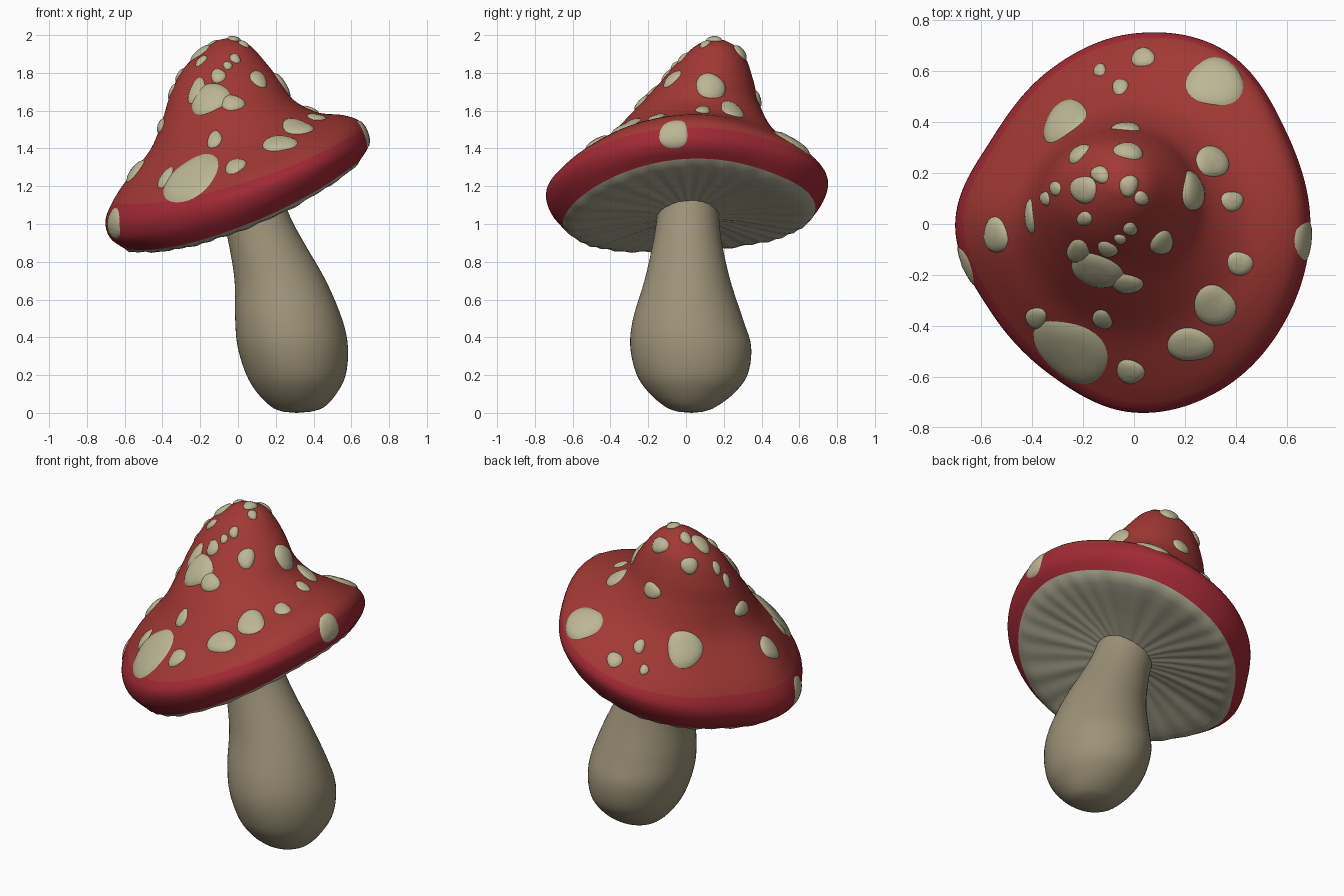
import bpy, bmesh, math, random
from mathutils import Vector
from mathutils.bvhtree import BVHTree

if "Cube" in bpy.data.objects:
    bpy.data.objects.remove(bpy.data.objects["Cube"])

random.seed(4)
N = 192


def material(name, rgb):
    m = bpy.data.materials.new(name)
    m.diffuse_color = (*rgb, 1)
    m.use_nodes = True
    m.node_tree.nodes["Principled BSDF"].inputs["Base Color"].default_value = m.diffuse_color
    return m


RED = material("cap red", (0.36, 0.04, 0.035))
CRIMSON = material("rim crimson", (0.36, 0.022, 0.035))
CREAM = material("cream", (0.50, 0.47, 0.30))
GILL = material("gill", (0.42, 0.40, 0.29))
STEM = material("stem", (0.34, 0.29, 0.19))


def finish(name, bm, *mats):
    bmesh.ops.recalc_face_normals(bm, faces=bm.faces)
    mesh = bpy.data.meshes.new(name)
    bm.to_mesh(mesh)
    bm.free()
    for m in mats:
        mesh.materials.append(m)
    for p in mesh.polygons:
        p.use_smooth = True
    ob = bpy.data.objects.new(name, mesh)
    bpy.context.collection.objects.link(ob)
    return ob


def loft(bm, rings, start=None, end=None, red_from=0):
    """Skin closed rings, with optional tip points at either end."""
    loops = [[bm.verts.new(p) for p in r] for r in rings]
    for k, (a, b) in enumerate(zip(loops, loops[1:])):
        for i in range(len(a)):
            j = (i + 1) % len(a)
            f = bm.faces.new((a[i], a[j], b[j], b[i]))
            f.material_index = 1 if k < red_from else 0
    for tip, loop in ((start, loops[0]), (end, loops[-1])):
        if tip:
            t = bm.verts.new(tip)
            for i in range(len(loop)):
                bm.faces.new((t, loop[i], loop[(i + 1) % len(loop)]))


def cubic(a, b, c, d, t):
    return 0.5 * (2*b + (c - a)*t + (2*a - 5*b + 4*c - d)*t*t + (3*b - a - 3*c + d)*t**3)


def densify(rows, steps):
    """Catmull-Rom interpolation between rows of numbers."""
    out = []
    for i in range(len(rows) - 1):
        q = [rows[max(0, min(len(rows) - 1, i + k))] for k in (-1, 0, 1, 2)]
        for s in range(steps):
            out.append([cubic(*v, s / steps) for v in zip(*q)])
    return out + [list(rows[-1])]


# Uneven outline of the cap, one factor every 30 degrees
OUTLINE = [1, .995, 1.06, 1.015, .945, .915, 1, .925, .925, 1, 1.01, 1]


def outline(th):
    u = th / (math.pi / 6)
    i = int(u)
    return cubic(*[OUTLINE[(i + k) % 12] for k in (-1, 0, 1, 2)], u - i)


def ring(row, weight, n=N):
    """Closed ring through its left, right, front and back points."""
    xl, zl, xr, zr, yf, zf, yb, zb = row
    mx, my = (zl + zr) / 2, (zf + zb) / 2
    pts = []
    for i in range(n):
        th = 2 * math.pi * i / n
        c, s = math.cos(th), math.sin(th)
        k = 1 + (outline(th) - 1) * weight
        pts.append(Vector(((xl + xr)/2 + (xr - xl)/2*c*k,
                           (yf + yb)/2 + (yb - yf)/2*s*k,
                           (mx + my)/2 + (zr - zl)/2*c + (zb - zf)/2*s
                           + (mx - my)/2*math.cos(2*th))))
    return pts


# Cap: rows of left x,z / right x,z / front y,z / back y,z from lip to peak
CAP = [(-.60, .87, .65, 1.345, -.65, .99, .67, 1.055),
       (-.68, .93, .685, 1.40, -.72, 1.07, .72, 1.13),
       (-.70, 1.03, .69, 1.46, -.737, 1.16, .735, 1.20),
       (-.64, 1.16, .65, 1.54, -.67, 1.24, .69, 1.27),
       (-.56, 1.27, .56, 1.575, -.57, 1.32, .58, 1.36),
       (-.46, 1.40, .42, 1.59, -.43, 1.43, .46, 1.48),
       (-.40, 1.55, .29, 1.66, -.28, 1.59, .39, 1.62),
       (-.36, 1.68, .22, 1.76, -.16, 1.72, .355, 1.76),
       (-.29, 1.82, .15, 1.85, -.05, 1.85, .32, 1.87),
       (-.18, 1.925, .07, 1.94, .04, 1.935, .27, 1.935),
       (-.10, 1.975, 0, 1.975, .11, 1.975, .21, 1.97)]
rows = densify(CAP, 5)
rings = [ring(r, max(0, min(1, (40 - i) / 24))) for i, r in enumerate(rows)]
bm = bmesh.new()
loft(bm, rings, end=(-.05, .16, 1.985), red_from=13)
bmesh.ops.recalc_face_normals(bm, faces=bm.faces)
bvh = BVHTree.FromBMesh(bm)
finish("cap", bm, RED, CRIMSON)

# Gills: softly pleated underside running from the lip to the stem
hub = Vector((.08, .02, 1.035))
gills = []
for f, drop in ((1, 0), (.97, .018), (.9, .025), (.78, .02), (.6, .01), (.4, 0), (.2, 0)):
    loop = []
    for i, p in enumerate(rings[0]):
        th = 2 * math.pi * i / N
        pleat = .003 * math.sin(31*th + 2*math.sin(3*th)) + .002 * math.sin(13*th)
        if f == 1:
            pleat = 0
        loop.append(hub.lerp(p, f) + Vector((0, 0, pleat * min(1, f * 1.5) - drop)))
    gills.append(loop)
bm = bmesh.new()
loft(bm, gills, end=hub)
finish("gills", bm, GILL)

# Stem: leaning bulb, rows of z, left x, right x, front y, back y
STALK = [(.006, .24, .385, -.04, .09), (.03, .18, .455, -.105, .155), (.10, .107, .52, -.19, .25),
         (.20, .045, .57, -.26, .325), (.35, -.002, .582, -.295, .345),
         (.50, -.015, .55, -.28, .30), (.70, -.018, .465, -.22, .235),
         (.90, -.05, .35, -.175, .19), (1.03, -.08, .28, -.155, .175),
         (1.16, -.10, .23, -.14, .17)]
stalk = [ring((a, z, b, z, c, z, d, z), 0, 64) for z, a, b, c, d in densify(STALK, 5)]
bm = bmesh.new()
loft(bm, stalk, start=(.31, .03, 0), end=(.07, .02, 1.16))
finish("stem", bm, STEM)

# Spots: x, y, half width around the cap, half width down the slope (seen from above)
SPOTS = [(.32, .56, .11, .105), (.035, .655, .045, .04), (-.135, .605, .026, .024),
         (-.055, .54, .034, .03), (-.275, .405, .11, .06), (-.03, .38, .06, .026),
         (-.02, .29, .06, .033), (-.22, .28, .05, .03), (-.135, .195, .036, .036),
         (-.20, .135, .06, .05), (-.02, .15, .045, .04), (.03, .10, .03, .03),
         (-.195, .02, .03, .03), (-.015, -.02, .03, .025), (-.105, -.10, .042, .03),
         (-.055, -.06, .025, .02), (.11, -.075, .052, .042), (.235, .13, .085, .045),
         (.305, .245, .07, .06), (.385, .09, .042, .042), (.415, -.155, .05, .05),
         (.315, -.32, .085, .08), (.22, -.475, .09, .07), (-.015, -.58, .06, .045),
         (-.25, -.50, .16, .11), (-.385, -.37, .04, .045), (-.125, -.375, .042, .035),
         (-.15, -.185, .11, .065), (-.03, -.235, .065, .04), (-.22, -.11, .05, .045),
         (-.545, -.045, .07, .05), (-.41, .03, .07, .025), (-.35, .10, .03, .025),
         (-.31, .14, .03, .025)]
# Rim spots carry a height and true sizes
RIM_SPOTS = [(.68, -.065, 1.48, .085, .10), (-.68, -.17, 1.0, .085, .11)]


def spot(bm, loc, nor, a, b, stretch, top):
    """Raised patch that hugs the cap."""
    side = Vector((0, 0, 1)).cross(nor)
    side = side.normalized() if side.length > .01 else Vector((1, 0, 0))
    down = nor.cross(side)
    b *= stretch
    ph, ph2 = random.uniform(0, 6.28), random.uniform(0, 6.28)
    height = min(top, .01 + .15 * min(a, b))
    hoops = []
    for f in (1.04, .95, .85, .7, .45, .2):
        hoop = []
        for i in range(32):
            th = 2 * math.pi * i / 32
            w = f * (1 + .06*math.sin(2*th + ph) + .05*math.sin(3*th + ph2))
            p, n, _, _ = bvh.find_nearest(loc + side*(a*w*math.cos(th)) + down*(b*w*math.sin(th)))
            hoop.append(p + n * (height * (1 - f**4) - .002))
        hoops.append(hoop)
    loft(bm, hoops, end=loc + nor * height)


bm = bmesh.new()
for x, y, a, b in SPOTS:
    loc, nor, _, _ = bvh.ray_cast(Vector((x, y, 3)), Vector((0, 0, -1)))
    spot(bm, loc, nor, a, b, min(1.8, 1 / max(.3, nor.z)), .022)
for x, y, z, a, b in RIM_SPOTS:
    loc, nor, _, _ = bvh.find_nearest(Vector((x, y, z)))
    spot(bm, loc, nor, a, b, 1, .01)
finish("cap_spots", bm, CREAM)
